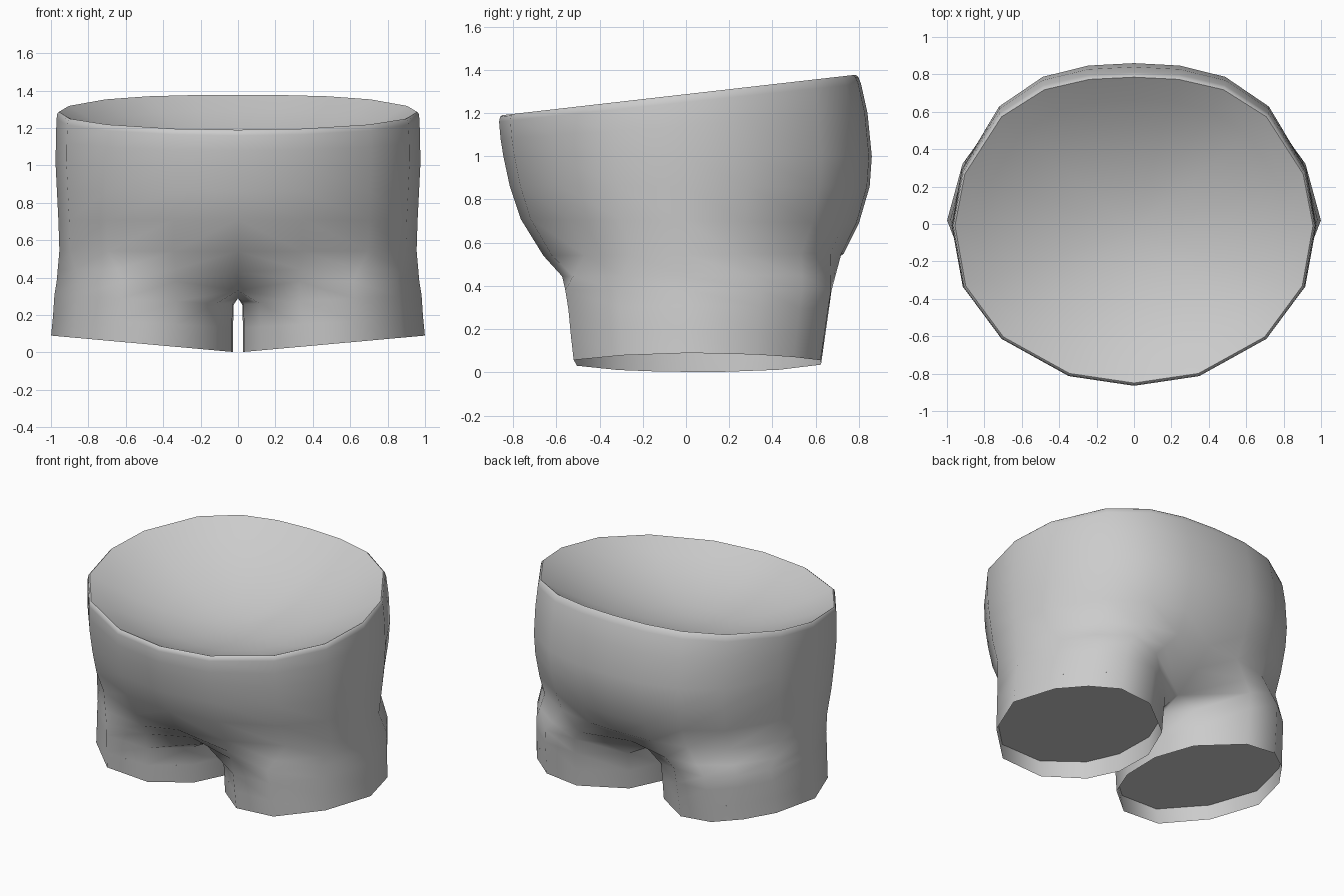
import bpy, bmesh, math
from mathutils import Vector

if "Cube" in bpy.data.objects:
    bpy.data.objects.remove(bpy.data.objects["Cube"])

grey = bpy.data.materials.new("cloth_grey")
grey.diffuse_color = (0.6, 0.6, 0.6, 1)
grey.use_nodes = True
grey.node_tree.nodes["Principled BSDF"].inputs["Base Color"].default_value = grey.diffuse_color

# Half outline of the hips, front centre to back centre (unit size)
HALF = [(0, -1), (.36, -.94), (.73, -.71), (.94, -.39), (1, -.01),
        (.945, .34), (.74, .73), (.5, .915), (.25, .985), (0, 1)]
# Leg outline angles: the same ten points plus two on the inner thigh
ANGLES = [-52, -20, 15, 52, 87, 119, 143, 166, 193, 230, 258, 285]


def hip_ring(yf, yb, w, zf, zb):
    pts = []
    for x, y in HALF:
        yy = y * (yb if y > 0 else -yf)
        t = (yy - yf) / (yb - yf)
        pts.append(Vector((x * w, yy, zf + (zb - zf) * t)))
    return pts


def leg_ring(cx, rx, cy, ry, z_in, z_out):
    pts = []
    for i, a in enumerate(ANGLES):
        k = .95 if i in (3, 5, 6) else 1     # slimmer outer corners
        s, c = math.sin(math.radians(a)), math.cos(math.radians(a))
        x = cx + rx * s * k
        pts.append(Vector((x, cy - ry * c * k, z_in + (z_out - z_in) * x)))
    return pts


def make(name, rows, faces):
    """Build one half from point rows and mirror it across x."""
    bm = bmesh.new()
    vs = [[bm.verts.new(p) for p in row] for row in rows]
    faces(bm, vs)
    for f in bm.faces:
        f.smooth = True
    me = bpy.data.meshes.new(name)
    bm.to_mesh(me)
    bm.free()
    me.materials.append(grey)
    ob = bpy.data.objects.new(name, me)
    bpy.context.collection.objects.link(ob)
    m = ob.modifiers.new("mirror", 'MIRROR')
    m.use_clip = True
    m.merge_threshold = 0.001
    return ob


def strip(bm, a, b, closed=False):
    n = len(a)
    for i in range(n if closed else n - 1):
        j = (i + 1) % n
        bm.faces.new((a[i], b[i], b[j], a[j]))


# Hip rows from the rim down
hips = [hip_ring(*r) for r in [
    (-.85, .785, .957, 1.19, 1.377),
    (-.86, .797, .966, 1.183, 1.367),
    (-.865, .81, .97, 1.16, 1.335),
    (-.858, .84, .974, 1.08, 1.2),
    (-.845, .86, .975, 1.0, 1.0),
    (-.815, .85, .968, .86, .86),
    (-.765, .80, .96, .71, .69),
    (-.66, .73, .955, .54, .55)]]

# Legs from the crotch down to the slanted hem
crotch = leg_ring(.49, .48, .055, .635, .38, .38)
for i, p in ((0, (0, -.36, .33)), (9, (0, .43, .33)),
             (10, (0, .2, .29)), (11, (0, -.1, .29))):
    crotch[i] = Vector(p)
upper = leg_ring(.497, .485, .055, .62, .255, .31)
thigh = leg_ring(.503, .487, .052, .605, .13, .19)
hem = leg_ring(.508, .492, .05, .59, 0, .09)

# Transition row between the hips and the two thighs
groin = [hips[-1][i].lerp(crotch[i], .6) for i in range(10)]
groin[0] = Vector((0, -.51, .43))
groin[9] = Vector((0, .60, .44))


def shell_faces(bm, v):
    n = len(hips)
    for k in range(n):
        strip(bm, v[k], v[k + 1])
    # fold the last hip row into closed leg rings
    strip(bm, v[n], v[n + 1][:10])
    for k in range(n + 1, len(v) - 1):
        strip(bm, v[k], v[k + 1], True)


make("shorts_shell", hips + [groin, crotch, upper, thigh, hem], shell_faces)

# Dished panel closing the waist
rim = hips[0]
mid = Vector((0, -.03, 1.284))
DEPTH = .27


def dish(s):
    d = DEPTH * (1 - s * s)
    return [mid + (p - mid) * s - Vector((0, 0, d)) for p in rim]


def waist_faces(bm, v):
    for k in range(len(v) - 1):
        strip(bm, v[k + 1], v[k])
    c = bm.verts.new(mid - Vector((0, 0, DEPTH)))
    for a, b in zip(v[-1], v[-1][1:]):
        bm.faces.new((a, b, c))


make("waist_panel", [dish(s) for s in (1, .85, .68, .5, .3, .14)], waist_faces)


# Flat panels set a little way up inside each leg
def leg_faces(bm, v):
    f = bm.faces.new(v[0])
    f.normal_update()
    if f.normal.z > 0:
        f.normal_flip()


make("leg_panel", [[h.lerp(t, .98) for h, t in zip(hem, thigh)]], leg_faces)
